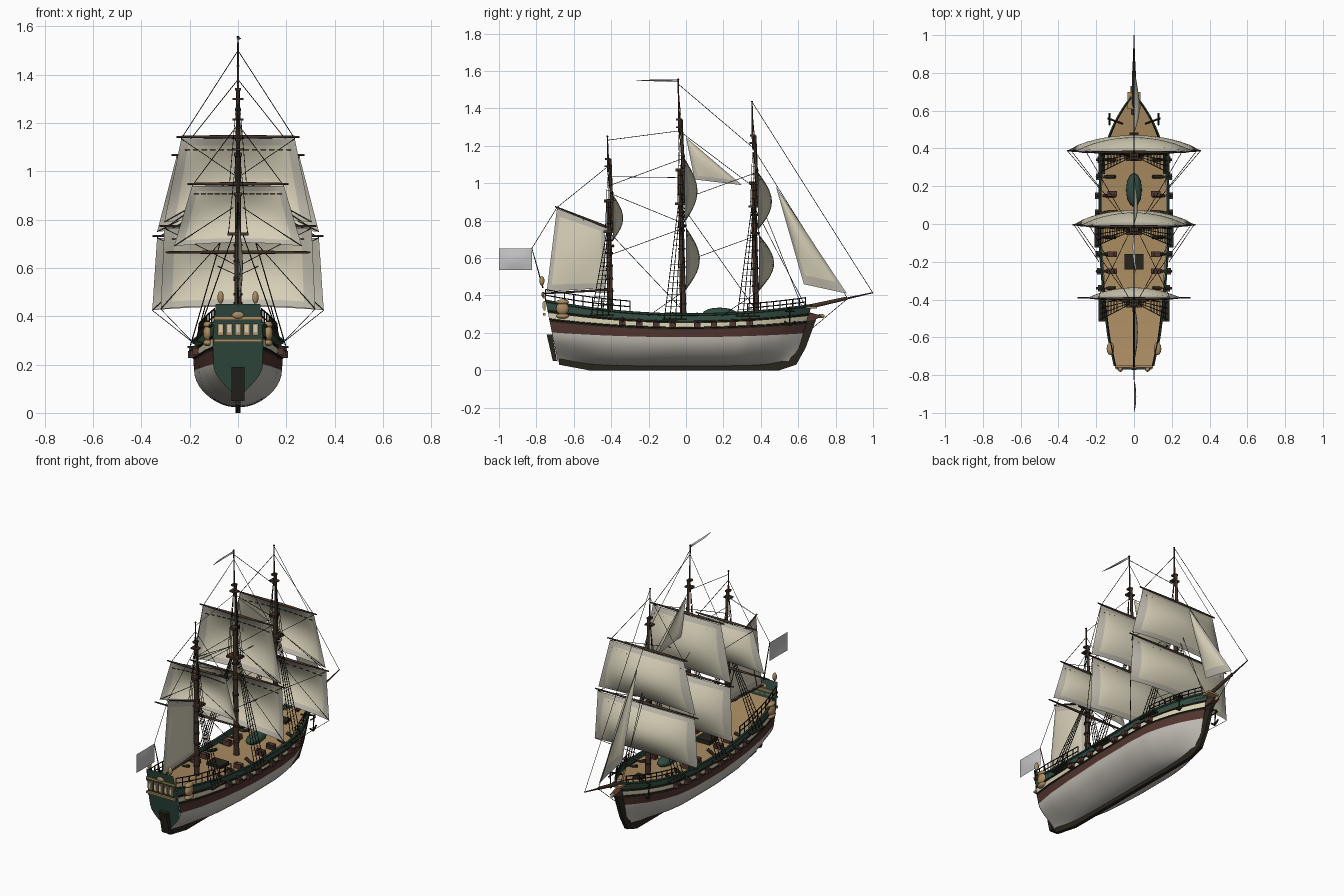
import bpy, bmesh, math
from mathutils import Vector as V

if "Cube" in bpy.data.objects:
    bpy.data.objects.remove(bpy.data.objects["Cube"])

def mat(name, r, g, b):
    m = bpy.data.materials.new(name)
    m.diffuse_color = (r, g, b, 1)
    m.use_nodes = True
    m.node_tree.nodes["Principled BSDF"].inputs["Base Color"].default_value = m.diffuse_color
    return m

WHITE = mat("hull_grey_white", .52, .49, .44)
BROWN = mat("red_brown", .085, .035, .028)
BLACK = mat("tarred_black", .02, .018, .011)
CREAM = mat("cream_stripe", .68, .63, .45)
GREEN = mat("dark_green", .03, .07, .052)
TAN = mat("deck_tan", .40, .26, .12)
SAIL = mat("sail_canvas", .68, .63, .48)
EDGE = mat("sail_border", .50, .47, .40)
FLAG = mat("flag_grey", .55, .55, .56)
MAST = mat("mast_wood", .055, .032, .02)

def finish(name, bm, mats, smooth=None):
    bmesh.ops.recalc_face_normals(bm, faces=bm.faces)
    me = bpy.data.meshes.new(name)
    bm.to_mesh(me)
    bm.free()
    for m in mats:
        me.materials.append(m)
    ob = bpy.data.objects.new(name, me)
    bpy.context.collection.objects.link(ob)
    if smooth:
        bpy.context.view_layer.objects.active = ob
        ob.select_set(True)
        bpy.ops.object.shade_smooth_by_angle(angle=math.radians(smooth))
        ob.select_set(False)
    return ob

def rods(name, segs, m, r=.0014, n=5):
    """Tapered rods: each item is (a, b) or (a, b, r1, r2)."""
    bm = bmesh.new()
    for s in segs:
        a, b = V(s[0]), V(s[1])
        r1, r2 = (s[2], s[3]) if len(s) > 2 else (r, r)
        q = (b - a).to_track_quat('Z', 'Y').to_matrix().to_4x4()
        q.translation = (a + b) / 2
        bmesh.ops.create_cone(bm, cap_ends=True, segments=n, radius1=r1, radius2=r2,
                              depth=(b - a).length, matrix=q)
    return finish(name, bm, [m], 50 if n > 6 else None)

def boxes(name, items, m):
    bm = bmesh.new()
    for c, s in items:
        vs = bmesh.ops.create_cube(bm, size=1)['verts']
        for v in vs:
            v.co = V((v.co.x * s[0] + c[0], v.co.y * s[1] + c[1], v.co.z * s[2] + c[2]))
    return finish(name, bm, [m])

def balls(name, items, m):
    bm = bmesh.new()
    for c, s in items:
        for v in bmesh.ops.create_uvsphere(bm, u_segments=12, v_segments=8, radius=1)['verts']:
            v.co = V([v.co[i] * s[i] + c[i] for i in range(3)])
    return finish(name, bm, [m], 60)

def prism(name, yz, hx, m):
    bm = bmesh.new()
    f = bm.faces.new([bm.verts.new((-hx, y, z)) for y, z in yz])
    new = bmesh.ops.extrude_face_region(bm, geom=[f])['geom']
    bmesh.ops.translate(bm, verts=[g for g in new if isinstance(g, bmesh.types.BMVert)], vec=(2 * hx, 0, 0))
    return finish(name, bm, [m])

def grid(name, fn, nu, nv, mats, rule, smooth=40):
    bm = bmesh.new()
    vs = [[bm.verts.new(fn(i, j)) for j in range(nv + 1)] for i in range(nu + 1)]
    for i in range(nu):
        for j in range(nv):
            f = bm.faces.new((vs[i][j], vs[i+1][j], vs[i+1][j+1], vs[i][j+1]))
            f.material_index = rule(i, j)
    bmesh.ops.remove_doubles(bm, verts=bm.verts, dist=1e-5)
    return finish(name, bm, mats, smooth)

# ---- hull form ----
PLAN = [(-.78, .095), (-.6, .135), (-.4, .16), (-.1, .182), (.2, .182), (.35, .168),
        (.45, .138), (.55, .095), (.62, .052), (.68, .008)]
def beam(y):
    y = min(max(y, -.78), .679)
    for (a, p), (b, q) in zip(PLAN, PLAN[1:]):
        if y <= b:
            return p + (q - p) * (y - a) / (b - a)
def rail_z(y): return .298 + (.13 if y < 0 else .11) * y * y
def water_z(y): return .177 + .045 * y * y
UP = [0, .33, .42, .62, .69, 1]
NB, NS = 10, 44
def hull_pt(s, j):
    y = -.75 + 1.42 * s
    w, r = water_z(y), rail_z(y)
    k = .5 + .9 * max(0, (-y - .3) / .45) ** 2 + .8 * max(0, (y - .25) / .42) ** 2
    if j <= NB:
        t = (j / NB) ** 1.5
        zb = .022 + .08 * y ** 4
        z, x = zb + (w - zb) * t, beam(y) * math.sin(t * math.pi / 2) ** k
    else:
        f = UP[j - NB]
        z, x = w + (r - w) * f, beam(y) * (1 + .03 * math.sin(f * 3) - .03 * f)
    return V((x, (-.685 - .2 * (z - .04)) * (1 - s) + (.58 + .3 * (z - .04)) * s, z))
NR = NB + len(UP) - 1
BAND = [1, 2, 3, 2, 4]
for side, sg in (("right", 1), ("left", -1)):
    def pt(i, j):
        p = hull_pt(i / NS, j)
        return V((p.x * sg, p.y, p.z))
    grid("hull_" + side, pt, NS, NR, [WHITE, BROWN, BLACK, CREAM, GREEN],
         lambda i, j: 0 if j < NB else BAND[j - NB])

# transom with raised taffrail
def transom(i, j):
    p = hull_pt(0, j) if j <= NR else V((.092, -.768, .45))
    return V((p.x * (2 * i - 1), p.y - .002, p.z))
grid("transom", transom, 1, NR + 1, [WHITE, GREEN], lambda i, j: 0 if j < 4 else 1, None)
grid("deck", lambda i, j: V((hull_pt(i/NS, NR).x * (2*j-1) * .97, hull_pt(i/NS, NR).y,
     hull_pt(i/NS, NR).z - .025)), NS, 1, [TAN], lambda i, j: 0)

def edge(y, dz=0, k=1, sg=1):
    return V((sg * beam(y) * k, y, rail_z(y) + dz))
def path(y0, y1, n, **kw):
    p = [edge(y0 + (y1 - y0) * i / n, **kw) for i in range(n + 1)]
    return list(zip(p, p[1:]))

# rails, wales, bulwark trim
caps, wales, fence = [], [], []
for sg in (1, -1):
    caps += path(-.75, .67, 30, sg=sg)
    for j in (NB + 2, NB + 4):
        p = [hull_pt(i / 30, j) for i in range(31)]
        p = [V((q.x * sg, q.y, q.z)) for q in p]
        wales += list(zip(p, p[1:]))
    for y0, y1, h in ((-.75, -.3, .06), (.33, .64, .045)):
        for hh in (h, h * .5):
            fence += path(y0, y1, 10, dz=hh, k=.96, sg=sg)
        for i in range(10):
            y = y0 + (y1 - y0) * i / 9
            fence.append((edge(y, 0, .96, sg), edge(y, h, .96, sg)))
rods("rail_cap", caps, GREEN, .007, 6)
rods("wales", wales, BLACK, .004, 6)
rods("deck_railings", fence, BLACK, .0033, 5)

# keel, stem, rudder, beakhead
prism("keel_and_stem", [(-.68, .03), (-.52, 0), (.5, 0), (.59, .03), (.64, .12), (.695, .27), (.66, .3),
      (.6, .15), (.55, .05), (-.68, .06)], .011, BLACK)
prism("rudder", [(-.745, .19), (-.715, .19), (-.69, .05), (-.712, .05)], .026, BLACK)
prism("beak", [(.62, .26), (.69, .27), (.73, .29), (.66, .31)], .018, BROWN)
boxes("beak_platform", [((0, .655, .335), (.07, .09, .012))], TAN)
balls("figurehead", [((0, .722, .29), (.01, .02, .012))], TAN)

# stern decoration
deco = [((0, -.757, z), (.2, .014, .012)) for z in (.30, .39)]
deco += [((x * .036, -.757, .345), (.026, .012, .05)) for x in range(-2, 3)]
boxes("stern_window_frames", deco, TAN)
boxes("stern_window_panes", [((x * .036, -.765, .348), (.014, .005, .03)) for x in range(-2, 3)], CREAM)
balls("stern_crest_and_lanterns", [((0, -.765, .405), (.025, .008, .015))] +
      [((x, -.77, .478), (.013, .013, .026)) for x in (-.072, .072)], TAN)
balls("quarter_galleries", [((s * .125, -.66, z), (.02, .035, h)) for s in (1, -1)
      for z, h in ((.33, .035), (.365, .014), (.29, .014))], TAN)

# gun ports, guns, hatch, boat
PORTS = [-.34, -.25, -.16, -.07, .06, .15, .25, .34]
boxes("gun_port_lids", [((s * (beam(y) + .01), y, rail_z(y) - .058), (.03, .034, .026))
      for s in (1, -1) for y in PORTS], BROWN)
rods("gun_barrels", [((s * .1, y, .30), (s * .2, y, .25 + .1 * y * y), .01, .007)
     for s in (1, -1) for y in PORTS], BLACK, n=8)
boxes("gun_carriages", [((s * .115, y, .29), (.05, .03, .03)) for s in (1, -1) for y in (-.16, .16, .06, -.25)], BROWN)
boxes("hatches", [((0, -.2, .285), (.1, .08, .03)), ((0, .46, .305), (.05, .05, .02))], BLACK)
balls("ship_boat", [((0, .18, .305), (.042, .09, .03))], GREEN)

# catheads and anchors
anchor = []
for s in (1, -1):
    anchor += [((s*.06, .53, .33), (s*.14, .56, .335), .006, .006),
               ((s*.135, .555, .335), (s*.13, .555, .24), .004, .004),
               ((s*.13, .525, .262), (s*.13, .555, .24), .005, .006),
               ((s*.13, .585, .262), (s*.13, .555, .24), .005, .006),
               ((s*.13, .53, .315), (s*.13, .58, .315), .004, .004)]
rods("catheads_and_anchors", anchor, BLACK, n=6)

# ---- masts: base y, tip y, top platform z, cap z, crosstree z, tip z ----
MASTS = {"mizzen": (-.405, -.42, .74, .905, 1.09, 1.255), "main": (-.015, -.042, .89, 1.07, 1.30, 1.56),
         "fore": (.375, .353, .875, 1.0, 1.215, 1.44)}
def on(name, z, x=0, dy=0):
    b, t, *_, tip = MASTS[name]
    return V((x, b + (t - b) * (z - .3) / (tip - .3) + dy, z))
shrouds, rat = [], []
for n, (b, t, zt, zc, zx, tip) in MASTS.items():
    rods(n + "_mast", [(on(n, .25), on(n, zc), .017, .012), (on(n, zt, 0, .018), on(n, zx + .04, 0, .012), .01, .008),
         (on(n, zx - .03), on(n, tip), .006, .003)], MAST, n=10)
    boxes(n + "_tops", [(on(n, zt), (.085, .06, .012)), (on(n, zc), (.035, .05, .016)),
          (on(n, zx), (.045, .035, .009)), (on(n, zx + .04), (.024, .03, .01))], MAST)
    balls(n + "_truck", [(on(n, tip - .004), (.006, .006, .004))], BLACK)
    bands = [(on(n, .35 + (zt - .4) * i / 5), on(n, .36 + (zt - .4) * i / 5), .019, .019) for i in range(6)]
    rods(n + "_mast_bands", bands, BLACK, n=10)
    boxes(n + "_channels", [((s * (beam(b) + .01), b - .045, rail_z(b) - .025), (.035, .13, .008))
          for s in (1, -1)], BLACK)
    for s in (1, -1):
        lows = [V((s * (beam(b) + .015), b - .1 + .03 * i, rail_z(b) - .02)) for i in range(4)]
        his = [on(n, zt, s * .02, -.012 + .008 * i) for i in range(4)]
        shrouds += [(p, q, .0025, .002) for p, q in zip(lows, his)]
        ups = [on(n, zt, s * .04, -.02 + .02 * i) for i in range(3)]
        shrouds += [(p, on(n, zx, s * .005), .0016, .0012) for p in ups]
        for i in range(1, 18):
            f = i / 19
            rat.append((lows[0].lerp(his[0], f), lows[3].lerp(his[3], f)))
        for i in range(1, 7):
            rat.append((ups[0].lerp(on(n, zx), i / 8), ups[2].lerp(on(n, zx), i / 8)))
rods("shrouds", shrouds, BLACK)
rods("ratlines", rat, BLACK, .0012, 4)
rods("bowsprit", [((0, .58, .322), (0, .86, .385), .013, .009), ((0, .82, .375), (0, 1, .415), .006, .003)], MAST, n=10)

# ---- sails ----
def patch(name, tl, tr, br, bl, bulge, nu=14, nv=12, arch=0, mats=(SAIL, EDGE)):
    tl, tr, br, bl, bulge = map(V, (tl, tr, br, bl, bulge))
    def fn(i, j):
        u, v = i / nu, j / nv
        w = 1 - (2 * u - 1) ** 2
        p = tl.lerp(tr, u).lerp(bl.lerp(br, u), v) + bulge * w ** .8 * math.sin(math.pi * v * .95)
        p.z += arch * w * v * v
        return p
    grid(name, fn, nu, nv, mats, lambda i, j: int(len(mats) > 1 and (i in (0, nu-1) or j in (0, nv-1))), 60)
    return fn

# mast, level, head z, foot z, half head, half foot, belly
SQ = [("mizzen", "topsail", .94, .69, .19, .265, .055), ("main", "topsail", 1.135, .79, .235, .305, .07),
      ("main", "course", .765, .43, .305, .32, .075), ("fore", "topsail", 1.06, .75, .255, .335, .075),
      ("fore", "course", .725, .425, .335, .355, .08)]
yards, lines, reefs = [(on("mizzen", .665, -.3, .02), on("mizzen", .665, .3, .02))], [], []
for n, lev, z0, z1, w0, w1, b in SQ:
    y = on(n, z0).y + .024
    fn = patch(n + "_" + lev, (-w0, y, z0), (w0, y, z0), (w1, y, z1), (-w1, y, z1), (0, b, 0), arch=.015)
    yards.append(((-w0 - .02, y - .004, z0 + .008), (w0 + .02, y - .004, z0 + .008)))
    for i in range(1, 14):
        p = fn(i, 1.6) - V((0, .003, 0))
        reefs.append((p - V((.011, 0, 0)), p + V((.011, 0, 0))))
    for s in (1, -1):
        end = V((s * w0, y, z0))
        tip = MASTS[n][5] - .06 if lev == "topsail" else z0 + .2
        lines.append((end, on(n, tip)))
        lines.append((end, on("main" if n != "main" else "mizzen", z0 - .15, s * .015)))
        lines.append((V((s * w1, y, z1)), on(n, z1 + .16 if z1 > .5 else z0, s * .02)))
        if lev == "course":
            lines.append(((s * w1, y, z1), (s * .185, y - .2, .29)))
half = []
for a, c in yards:
    mid = (V(a) + V(c)) / 2
    half += [(mid, a, .0085, .004), (mid, c, .0085, .004)]
rods("yards", half, MAST, n=8)
rods("reef_points", reefs, BLACK, .0022, 4)

patch("spanker", (0, -.69, .865), (0, -.435, .765), (0, -.43, .44), (0, -.745, .42), (.02, 0, 0))
rods("gaff_and_boom", [((0, -.42, .765), (0, -.70, .875), .007, .004), ((0, -.42, .43), (0, -.77, .41), .007, .004)], MAST, n=8)
patch("main_staysail", (0, 0, 1.245), (0, 0, 1.245), (0, .30, .99), (0, .045, 1.02), (.02, 0, 0), 10, 10)
patch("jib", (0, .48, .985), (0, .48, .985), (0, .86, .41), (0, .63, .46), (.03, 0, 0), 10, 10)

# flag and pennant
rods("flag_staff", [((0, -.765, .44), (0, -.825, .655), .004, .002)], BLACK)
patch("stern_flag", (0, -1, .65), (0, -.823, .65), (0, -.823, .535), (0, -1, .535), (.012, 0, 0), 8, 4, mats=(FLAG,))
patch("pennant", (.012, -.265, 1.552), (0, -.042, 1.556), (0, -.042, 1.54), (.012, -.265, 1.549), (-.012, 0, 0), 10, 2, mats=(FLAG,))

# stays and running rigging
tipz = {n: MASTS[n][5] for n in MASTS}
lines += [(on("fore", 1.435), (0, .998, .415)), (on("fore", 1.19), (0, .86, .39)), (on("fore", .875), (0, .64, .34)),
          (on("fore", .99), (0, .62, .34)), (on("main", 1.53), on("fore", 1.19)), (on("main", 1.28), on("fore", .98)),
          (on("main", .89), on("fore", .32)), (on("mizzen", 1.23), on("main", 1.28)), (on("mizzen", 1.035), on("main", 1.03)),
          (on("mizzen", .74), on("main", .32)), ((0, -.825, .65), (0, -.69, .87)), ((0, -.69, .87), on("mizzen", 1.09)),
          ((0, -.6, .82), (0, -.7, .42)), ((0, -.55, .81), on("mizzen", .44)), ((0, .86, .38), (0, .67, .22))]
rods("stays_and_lines", lines, BLACK, .0016, 4)
